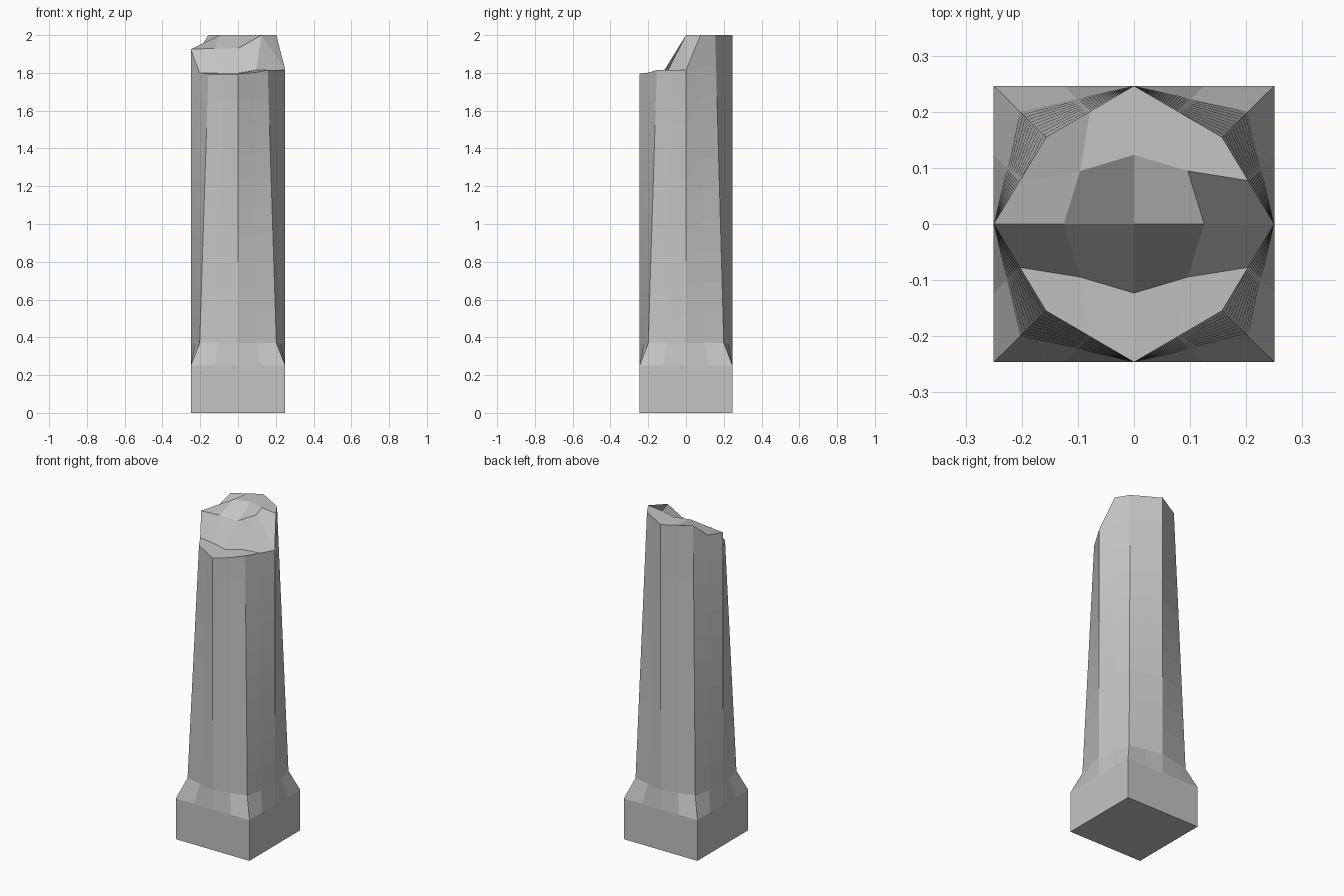
import bpy, bmesh

if "Cube" in bpy.data.objects:
    bpy.data.objects.remove(bpy.data.objects["Cube"])

N = 4            # the column is a box with a 4 x 4 grid section
RINGS = 10       # height steps of the shaft
YS = 0.985       # slightly shallower front to back

# Perimeter of the 4 x 4 grid as (i, j), counter-clockwise
RIM = ([(i, 0) for i in range(N)] + [(N, j) for j in range(N)]
       + [(i, N) for i in range(N, 0, -1)] + [(0, j) for j in range(N, 0, -1)])


def rim_points(corner, mid=0.25):
    """Eight-sided section: corners and side middles, quarter points halfway."""
    key = {}
    for i, j in RIM:
        if i % 2 == 0 and j % 2 == 0:
            r = mid if 2 in (i, j) else corner
            key[i, j] = ((i / 2 - 1) * r, (j / 2 - 1) * r)
    pts = []
    for i, j in RIM:
        a = key[i - i % 2, j - j % 2]
        b = key[i + i % 2, j + j % 2]
        pts.append(((a[0] + b[0]) / 2, (a[1] + b[1]) / 2 * YS))
    return pts


# Broken top heights, rows from front to back, left to right
TOP = [[1.795, 1.795, 1.795, 1.80, 1.815],
       [1.80, 1.80, 1.80, 1.815, 1.815],
       [1.925, 1.93, 1.93, 2.00, 1.815],
       [1.925, 2.00, 2.00, 2.00, 2.00],
       [2.00, 2.00, 2.00, 2.00, 2.00]]

bm = bmesh.new()


def ring(pts, zs):
    return [bm.verts.new((x, y, z)) for (x, y), z in zip(pts, zs)]


# Square plinth, chamfer and tapering shaft
square = rim_points(0.25)
rings = [ring(square, [0] * 16), ring(square, [0.25] * 16)]
for k in range(RINGS + 1):
    t = k / RINGS
    zs = [0.37 + (TOP[j][i] - 0.37) * t for i, j in RIM]
    rings.append(ring(rim_points(0.203 - 0.046 * t), zs))
for a, b in zip(rings, rings[1:]):
    for k in range(16):
        n = (k + 1) % 16
        bm.faces.new((a[k], a[n], b[n], b[k]))
bm.faces.new(rings[0][::-1])

# Broken top surface
grid = dict(zip(RIM, rings[-1]))
for i in range(1, N):
    for j in range(1, N):
        r = 0.125 if 2 in (i, j) else 0.096
        grid[i, j] = bm.verts.new(((i - 2) * r, (j - 2) * r * YS, TOP[j][i]))
for i in range(N):
    for j in range(N):
        bm.faces.new((grid[i, j], grid[i + 1, j], grid[i + 1, j + 1], grid[i, j + 1]))

bmesh.ops.recalc_face_normals(bm, faces=bm.faces)
mesh = bpy.data.meshes.new("broken_column")
bm.to_mesh(mesh)
bm.free()

stone = bpy.data.materials.new("grey stone")
stone.diffuse_color = (0.55, 0.55, 0.55, 1)
stone.use_nodes = True
stone.node_tree.nodes["Principled BSDF"].inputs["Base Color"].default_value = stone.diffuse_color
mesh.materials.append(stone)
bpy.context.collection.objects.link(bpy.data.objects.new("broken_column", mesh))
